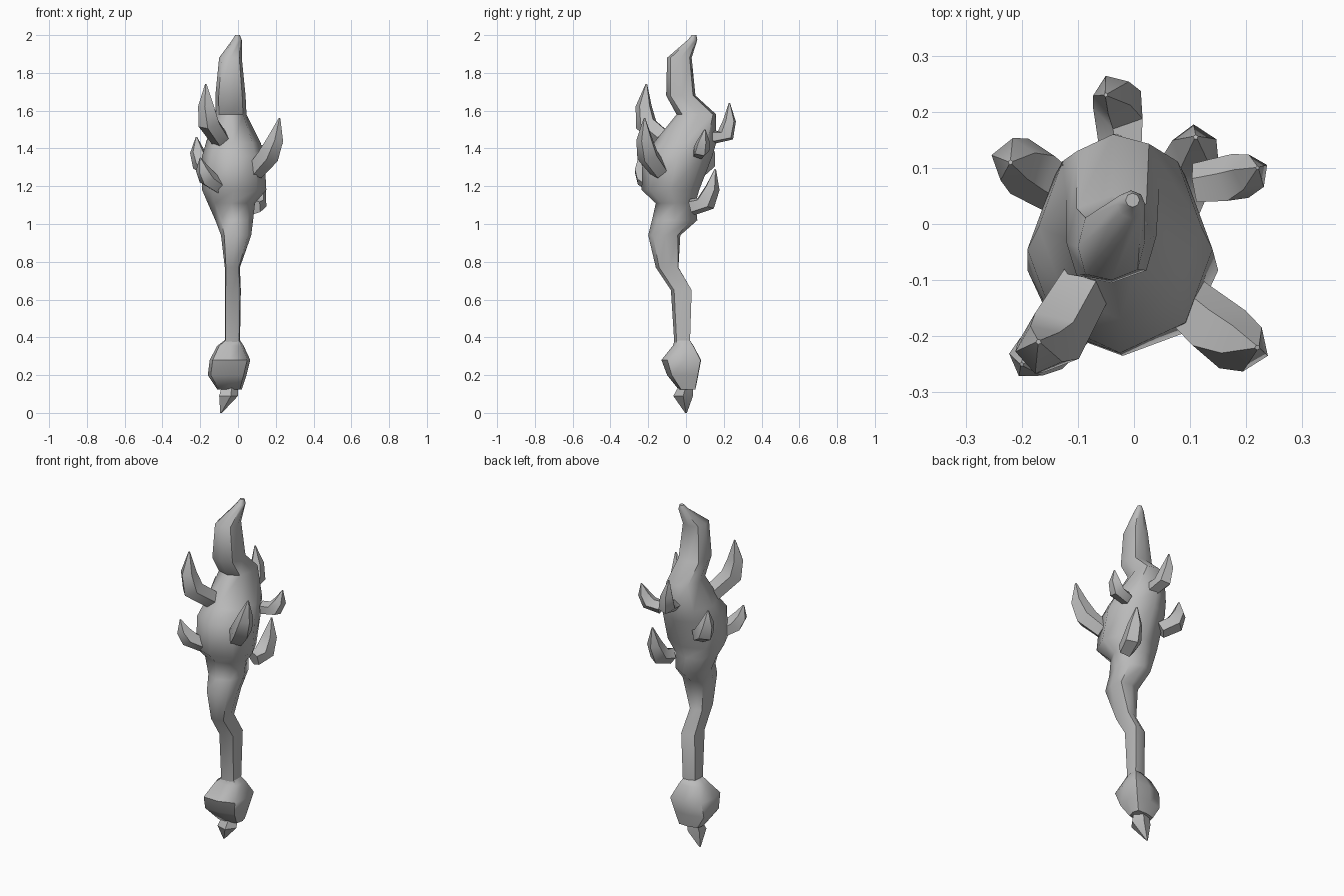
import bpy
import math
from mathutils import Vector

default_cube = bpy.data.objects.get("Cube")
if default_cube:
    bpy.data.objects.remove(default_cube, do_unlink=True)

# Single worn grey material
grey = bpy.data.materials.new("plain grey")
grey.use_nodes = True
colour = (0.5, 0.5, 0.5, 1.0)
grey.diffuse_color = colour
grey.node_tree.nodes["Principled BSDF"].inputs["Base Color"].default_value = colour


def loft(name, rings, smooth_angle):
    """Skin a closed tube over a list of rings with equal point counts."""
    sides = len(rings[0])
    points = [point for ring in rings for point in ring]
    faces = [tuple(reversed(range(sides))),
             tuple(range(len(points) - sides, len(points)))]
    for level in range(len(rings) - 1):
        low, high = level * sides, (level + 1) * sides
        for i in range(sides):
            j = (i + 1) % sides
            faces.append((low + i, low + j, high + j, high + i))
    mesh = bpy.data.meshes.new(name)
    mesh.from_pydata(points, [], faces)
    mesh.materials.append(grey)
    part = bpy.data.objects.new(name, mesh)
    bpy.context.collection.objects.link(part)
    bpy.ops.object.select_all(action="DESELECT")
    part.select_set(True)
    bpy.context.view_layer.objects.active = part
    bpy.ops.object.shade_smooth_by_angle(angle=math.radians(smooth_angle))
    return part


def clamp(value):
    return max(-1, min(1, value))


def level_ring(left, right, front, back, height, boxiness, sides):
    """Horizontal ring within four extents; boxier rings also skew diagonally."""
    centre = Vector(((left + right) / 2, (front + back) / 2, height))
    skew = (boxiness - 1) * 0.8
    ring = []
    for i in range(sides):
        turn = math.tau * i / sides
        across = clamp(boxiness * math.cos(turn))
        along = clamp(boxiness * math.sin(turn + skew))
        ring.append(centre + Vector((across * (right - left) / 2,
                                     along * (back - front) / 2, 0)))
    return ring


def stack(name, extents, sides, smooth_angle):
    return loft(name, [level_ring(*row, sides) for row in extents], smooth_angle)


def thorn(name, base, bend, tip, width):
    """Five-sided thorn: leaves the head, bends upward, bulges out and narrows."""
    base, bend, tip = Vector(base), Vector(bend), Vector(tip)
    outward = bend - base
    across = Vector((0, 0, 1)).cross(outward).normalized()
    outward.z = 0
    shoulder = bend.lerp(tip, 0.45) + outward.normalized() * width * 0.25
    sections = ((base, bend - base, 0.85), (bend, tip - base, 1),
                (shoulder, tip - bend, 0.75), (tip, tip - bend, 0.08))
    rings = []
    for centre, direction, scale in sections:
        up = direction.normalized().cross(across).normalized()
        ring = []
        for i in range(5):
            turn = math.tau * i / 5
            offset = across * math.cos(turn) + up * math.sin(turn)
            ring.append(centre + offset * width * scale)
        rings.append(ring)
    return loft(name, rings, 45)


# Crooked shaft, swollen head and hooked top: left, right, front, back, height, boxiness
stack("club_body", [
    (-0.07, 0.01, -0.06, 0.02, 0.34, 1.25),
    (-0.07, 0.015, -0.08, 0.03, 0.65, 1.25),
    (-0.07, 0.01, -0.16, -0.04, 0.77, 1.2),
    (-0.09, 0.07, -0.2, -0.03, 0.94, 1.1),
    (-0.12, 0.08, -0.18, 0.06, 1.02, 1),
    (-0.16, 0.09, -0.16, 0.05, 1.11, 1),
    (-0.19, 0.15, -0.235, 0.07, 1.18, 1),
    (-0.19, 0.14, -0.23, 0.14, 1.36, 1),
    (-0.17, 0.12, -0.17, 0.16, 1.43, 1),
    (-0.12, 0.045, -0.05, 0.16, 1.58, 1.1),
    (-0.12, 0.04, -0.105, 0.05, 1.68, 1.1),
    (-0.1, 0.02, -0.1, 0.03, 1.88, 1.1),
    (-0.03, 0.02, 0.01, 0.06, 1.975, 1),
    (-0.015, 0.01, 0.03, 0.055, 2, 1),
], 8, 50)

# Faceted pommel and the point under it
stack("pommel", [
    (-0.11, 0.02, -0.04, 0.05, 0.125, 1.2),
    (-0.16, 0.045, -0.1, 0.065, 0.2, 1.2),
    (-0.15, 0.065, -0.13, 0.08, 0.28, 1.2),
    (-0.11, 0.03, -0.07, 0.04, 0.355, 1.2),
    (-0.07, 0.01, -0.06, 0.02, 0.385, 1.2),
], 8, 55)
stack("pommel_point", [
    (-0.095, -0.085, -0.005, 0.005, 0, 1),
    (-0.11, 0, -0.07, 0.04, 0.09, 1),
    (-0.09, 0, -0.03, 0.04, 0.16, 1),
], 5, 35)

# Thorns around the head: base, bend, tip, width
thorn("front_upper_thorn", (-0.08, -0.09, 1.43), (-0.15, -0.21, 1.53), (-0.17, -0.21, 1.74), 0.06)
thorn("front_right_thorn", (-0.1, -0.17, 1.2), (-0.16, -0.22, 1.24), (-0.2, -0.25, 1.35), 0.05)
thorn("front_left_thorn", (0.09, -0.14, 1.28), (0.16, -0.2, 1.36), (0.22, -0.22, 1.56), 0.06)
thorn("back_left_thorn", (0.11, 0.07, 1.38), (0.18, 0.08, 1.39), (0.22, 0.1, 1.5), 0.045)
thorn("back_lower_thorn", (0.08, 0.03, 1.09), (0.1, 0.1, 1.11), (0.11, 0.155, 1.29), 0.055)
thorn("back_upper_thorn", (-0.02, 0.13, 1.46), (-0.025, 0.21, 1.47), (-0.05, 0.23, 1.64), 0.048)
thorn("back_right_thorn", (-0.13, 0.06, 1.28), (-0.19, 0.1, 1.32), (-0.22, 0.11, 1.46), 0.055)
